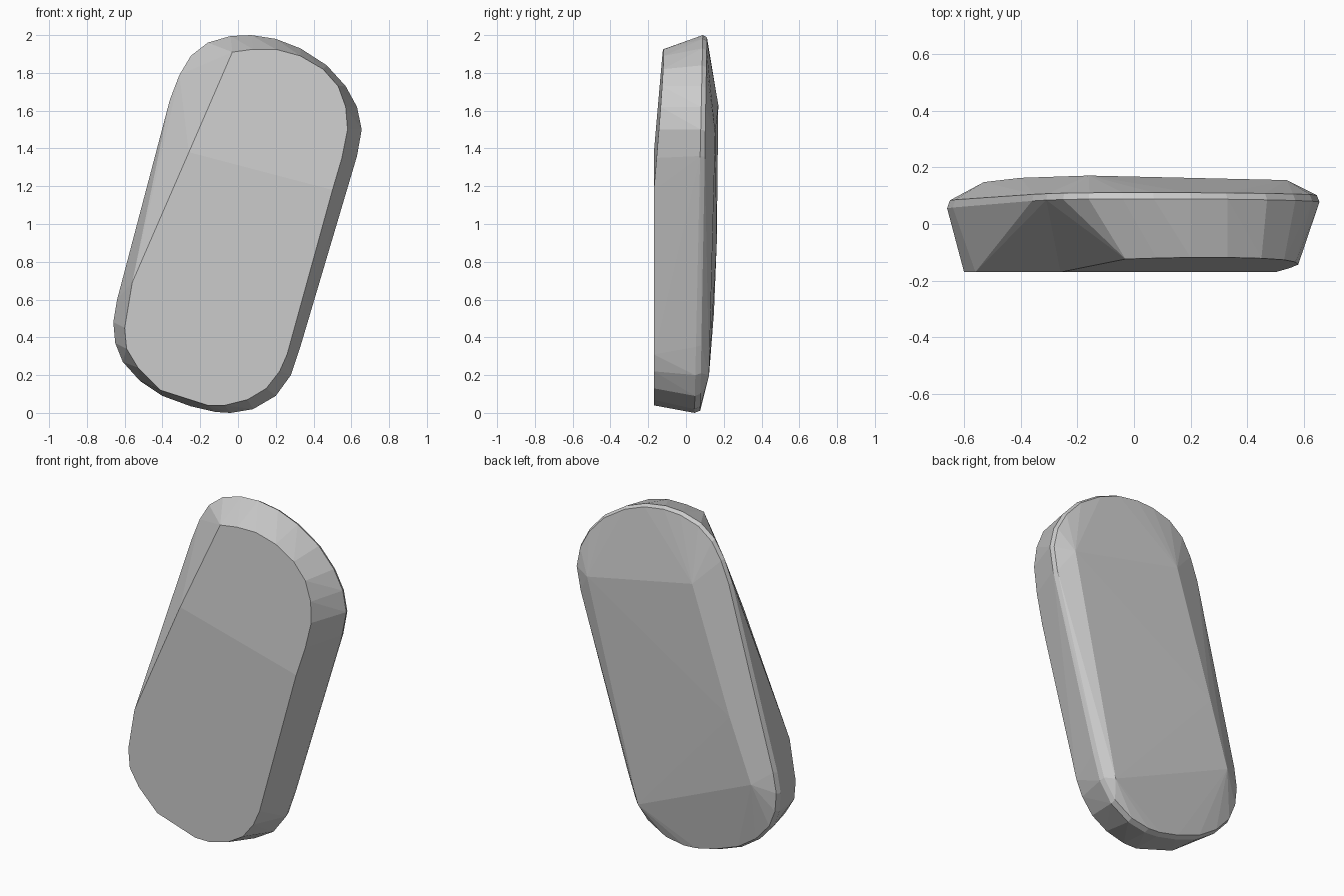
import bpy, bmesh

# Widest outline of the leaning slab (x, z)
outline = [
    (-0.04, 0.0), (0.08, 0.02), (0.2, 0.09), (0.28, 0.2), (0.33, 0.35),
    (0.63, 1.36), (0.655, 1.5), (0.63, 1.62), (0.57, 1.73), (0.47, 1.84),
    (0.33, 1.93), (0.2, 1.98), (0.07, 2.0), (-0.04, 1.995), (-0.16, 1.96),
    (-0.25, 1.89), (-0.31, 1.79), (-0.36, 1.66), (-0.64, 0.6), (-0.66, 0.48),
    (-0.65, 0.37), (-0.61, 0.27), (-0.52, 0.17), (-0.4, 0.09), (-0.25, 0.035),
    (-0.12, 0.005)]

# Flat lower front face (x, z)
front = [
    (-0.41, 0.12), (-0.16, 0.04), (-0.07, 0.04), (0.05, 0.07), (0.15, 0.13),
    (0.22, 0.22), (0.26, 0.31), (0.5, 1.18), (-0.26, 1.38), (-0.56, 0.69),
    (-0.6, 0.45), (-0.59, 0.34), (-0.53, 0.24)]

# Rounded rim of the tilted upper front face (x, z)
upper = [
    (-0.03, 1.91), (0.08, 1.925), (0.2, 1.925), (0.33, 1.89), (0.45, 1.82),
    (0.53, 1.73), (0.57, 1.62), (0.58, 1.5), (0.55, 1.35)]

# Corners of the slightly domed back panel (x, y, z)
back = [
    (0.54, 0.155, 1.48), (-0.16, 0.171, 1.63), (-0.4, 0.163, 0.9),
    (-0.53, 0.148, 0.53), (0.23, 0.122, 0.2)]


def slant(x, z):
    """Depth of the tilted upper front plane."""
    return -0.17 + max(0, z - 1.31 + 0.26 * x) * 0.078


points = [(x, 0.045 + 0.022 * z, z) for x, z in outline]
points += [(x * 0.985, 0.075 + 0.018 * z, 1 + (z - 1) * 0.988) for x, z in outline]
points += [(x, -0.17, z) for x, z in front]
points += [(x, slant(x, z), z) for x, z in upper]
points += back

# Wrap all the profiles in one faceted stone-like body
bm = bmesh.new()
for p in points:
    bm.verts.new(p)
hull = bmesh.ops.convex_hull(bm, input=bm.verts[:])
loose = {g for g in hull["geom_interior"] + hull["geom_unused"]
         if isinstance(g, bmesh.types.BMVert)}
bmesh.ops.delete(bm, geom=list(loose), context='VERTS')
bmesh.ops.dissolve_limit(bm, angle_limit=0.01, verts=bm.verts[:], edges=bm.edges[:])
bmesh.ops.recalc_face_normals(bm, faces=bm.faces[:])

mesh = bpy.data.meshes.new("rounded_slab")
bm.to_mesh(mesh)
bm.free()
slab = bpy.data.objects.new("rounded_slab", mesh)
bpy.context.collection.objects.link(slab)
